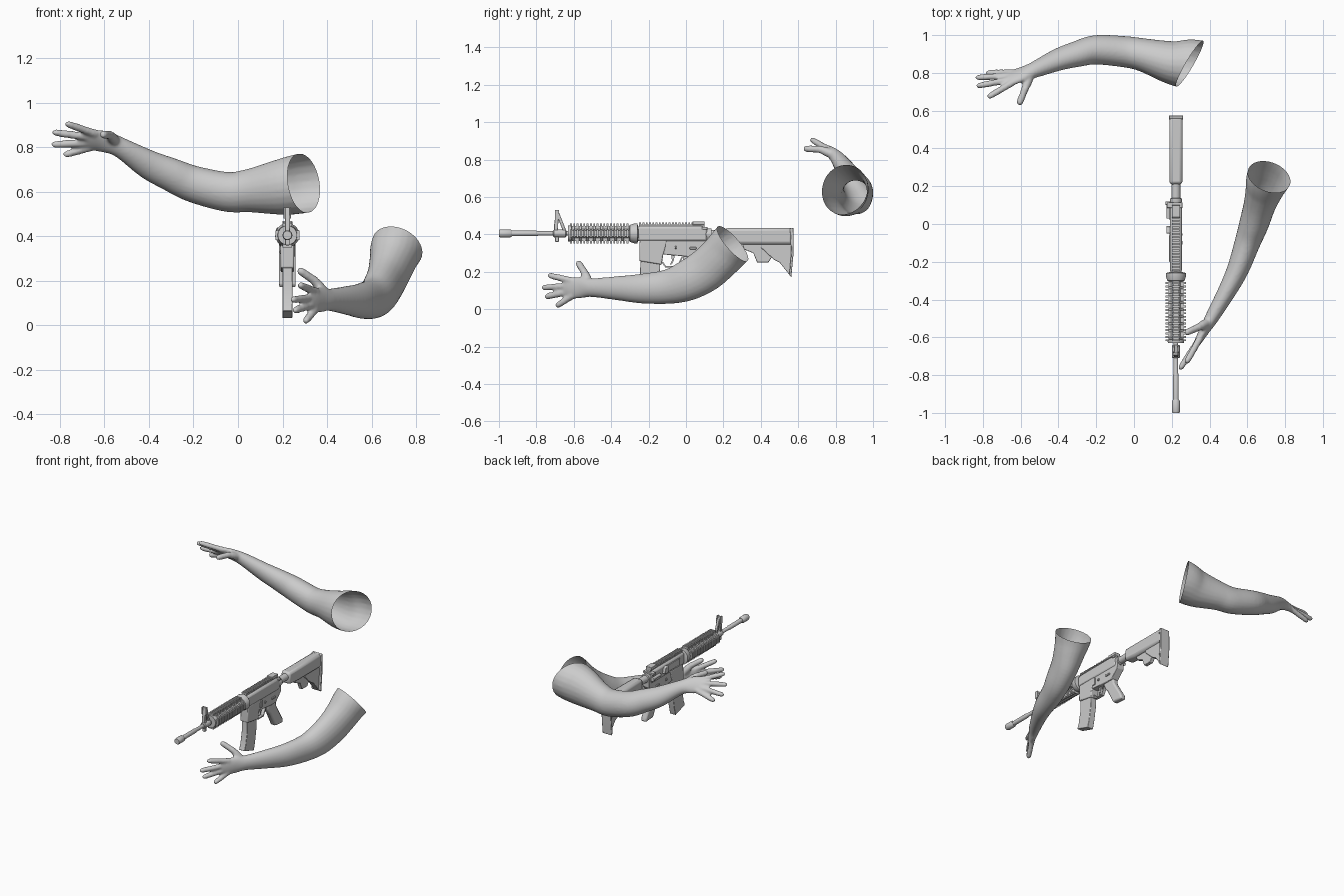
import bpy, bmesh, math
from mathutils import Vector

old = bpy.data.objects.get("Cube")
if old:
    bpy.data.objects.remove(old, do_unlink=True)

grey = bpy.data.materials.new("plain_grey")
grey.use_nodes = True
grey.diffuse_color = (.6, .6, .6, 1)
grey.node_tree.nodes["Principled BSDF"].inputs["Base Color"].default_value = (.6, .6, .6, 1)

GUN_X, BORE_Z = .222, .405


def finish(name, bm, bevel=0, shift=GUN_X, angle=35):
    """Turn a bmesh into a shaded object."""
    bmesh.ops.recalc_face_normals(bm, faces=bm.faces[:])
    mesh = bpy.data.meshes.new(name)
    bm.to_mesh(mesh)
    bm.free()
    mesh.materials.append(grey)
    obj = bpy.data.objects.new(name, mesh)
    obj.location.x = shift
    bpy.context.collection.objects.link(obj)
    if bevel:
        mod = obj.modifiers.new("bevel", "BEVEL")
        mod.width, mod.segments, mod.limit_method = bevel, 2, "ANGLE"
    bpy.ops.object.select_all(action="DESELECT")
    obj.select_set(True)
    bpy.context.view_layer.objects.active = obj
    bpy.ops.object.shade_smooth_by_angle(angle=math.radians(angle))
    return obj


def add_box(bm, xs, ys, zs):
    for v in bmesh.ops.create_cube(bm, size=1)["verts"]:
        for axis, span in enumerate((xs, ys, zs)):
            v.co[axis] = span[0] if v.co[axis] < 0 else span[1]


def box(name, xs, ys, zs, bevel=.003):
    bm = bmesh.new()
    add_box(bm, xs, ys, zs)
    finish(name, bm, bevel)


def plate(name, profile, width, x=0, bevel=.003):
    """Extrude a side profile of (y, z) points across x."""
    bm = bmesh.new()
    face = bm.faces.new([bm.verts.new((x - width / 2, y, z)) for y, z in profile])
    new = bmesh.ops.extrude_face_region(bm, geom=[face], use_keep_orig=True)["geom"]
    bmesh.ops.translate(bm, vec=(width, 0, 0), verts=[g for g in new if isinstance(g, bmesh.types.BMVert)])
    finish(name, bm, bevel)


def bridge(bm, rings):
    """Skin a row of rings and cap both ends."""
    n = len(rings[0])
    for a, b in zip(rings, rings[1:]):
        for k in range(n):
            bm.faces.new((a[k], a[(k + 1) % n], b[(k + 1) % n], b[k]))
    bm.faces.new(rings[0])
    bm.faces.new(rings[-1])


def lathe(name, profile, x=0, z=BORE_Z, sides=24):
    """Turn (y, radius) points around an axis parallel to y."""
    bm = bmesh.new()
    turn = [math.tau * (k + .5) / sides for k in range(sides)]
    bridge(bm, [[bm.verts.new((x + r * math.cos(a), y, z + r * math.sin(a))) for a in turn]
                for y, r in profile])
    finish(name, bm)


def rail(name, y0, y1, inner, outer, half, turns, teeth):
    """Toothed rail, raised from the bore axis and turned by quarter turns."""
    bm = bmesh.new()
    mid = (inner + outer) / 2
    add_box(bm, (-half * .8, half * .8), (y0, y1), (inner, mid))
    step = (y1 - y0) / teeth
    for k in range(teeth):
        y = y0 + k * step
        add_box(bm, (-half, half), (y, y + step * .55), (mid, outer))
    c, s = round(math.cos(turns * math.pi / 2)), round(math.sin(turns * math.pi / 2))
    for v in bm.verts:
        x, z = v.co.x, v.co.z
        v.co.x, v.co.z = c * x + s * z, c * z - s * x + BORE_Z
    finish(name, bm)


# Barrel, muzzle and front sight
lathe("muzzle", [(-1, .011), (-1, .019), (-.99, .022), (-.94, .022), (-.93, .016)])
lathe("barrel", [(-.94, .015), (-.8, .015), (-.79, .012), (-.6, .012)])
lathe("gas_block", [(-.71, .016), (-.705, .021), (-.645, .021), (-.64, .016)])
plate("front_sight_post", [(-.705, .41), (-.705, .45), (-.695, .53), (-.68, .53), (-.685, .41)], .022)
plate("front_sight_strut", [(-.655, .41), (-.64, .42), (-.68, .52), (-.69, .5)], .018)
for side in (-1, 1):
    plate("front_sight_wing", [(-.7, .48), (-.7, .53), (-.68, .53), (-.675, .48)], .005, side * .014, 0)
box("front_sight_lug", (-.01, .01), (-.7, -.68), (.36, .4))

# Ventilated handguard with four rails
lathe("handguard_core", [(-.62, .029), (-.28, .029)])
lathe("handguard_cap", [(-.63, .036), (-.63, .043), (-.612, .045), (-.61, .036)])
for k in range(9):
    y = -.61 + k * .038
    lathe("handguard_rib", [(y, .028), (y, .044), (y + .013, .044), (y + .013, .028)], sides=8)
for turn in range(4):
    rail("handguard_rail", -.62, -.3, .025, .054, .021, turn, 18)
lathe("slip_ring", [(-.305, .036), (-.3, .046), (-.275, .054), (-.26, .054), (-.255, .036)])

# Upper receiver and its fittings
plate("upper_receiver", [(-.26, .362), (-.26, .445), (.08, .445), (.115, .43), (.115, .362)], .062, bevel=.014)
rail("top_rail", -.25, .1, .035, .059, .02, 0, 20)
box("rear_sight", (-.022, .022), (.035, .1), (.45, .47))
box("charging_handle", (-.048, .035), (.085, .115), (.425, .44))
lathe("forward_assist", [(.03, .01), (.1, .011), (.102, .015), (.118, .015)], x=-.04, z=.4)
plate("case_deflector", [(-.05, .385), (-.05, .435), (-.02, .43), (-.01, .39)], .022, x=-.04)
box("port_cover", (-.036, -.028), (-.2, -.06), (.38, .428))

# Lower receiver, magazine, trigger and grip
plate("lower_receiver", [(-.2, .37), (-.2, .3), (.02, .28), (.07, .28), (.13, .34), (.13, .385), (.1, .385), (.1, .37)], .052)
plate("magazine_well", [(-.247, .37), (-.25, .258), (-.13, .238), (-.122, .29), (-.1, .37)], .06, bevel=.006)
plate("magazine", [(-.242, .3), (-.246, .18), (-.262, .1), (-.275, .065), (-.17, .032), (-.155, .09),
                   (-.14, .18), (-.135, .3)], .044)
plate("trigger_guard", [(-.13, .25), (-.11, .222), (-.045, .222), (-.015, .28), (-.022, .282), (-.05, .23),
                        (-.107, .23), (-.125, .256)], .022, bevel=0)
plate("trigger", [(-.08, .29), (-.075, .26), (-.085, .24), (-.078, .238), (-.065, .26), (-.06, .29)], .01, bevel=0)
plate("pistol_grip", [(-.02, .285), (.0, .235), (.02, .215), (.075, .11), (.16, .105), (.155, .135),
                      (.085, .25), (.08, .285)], .042, bevel=.01)
for side in (-1, 1):
    box("selector_lever", sorted((side * .02, side * .033)), (.02, .055), (.32, .332), .002)
    lathe("receiver_pin", [(-.06, .008), (-.05, .008)], x=side * .027, z=.33, sides=10)
box("bolt_catch", (.024, .034), (-.11, -.09), (.31, .36), .002)

# Shoulder stock
lathe("buffer_tube", [(.1, .027), (.12, .032), (.135, .032), (.137, .024), (.3, .024)], z=.4)
plate("stock_body", [(.21, .352), (.21, .435), (.57, .435), (.57, .345), (.3, .345)], .07, bevel=.016)
plate("stock_web", [(.4, .36), (.4, .33), (.47, .265), (.5, .25), (.56, .175), (.572, .3), (.565, .36)], .042)
plate("stock_lever", [(.3, .35), (.31, .32), (.36, .3), (.38, .25), (.44, .25), (.46, .28), (.44, .35)], .026)
plate("butt_pad", [(.556, .432), (.574, .436), (.575, .3), (.563, .17), (.552, .185), (.562, .3)], .074, bevel=.004)


# Arms
def smooth_path(stations, steps=5):
    """Catmull-Rom resampling of (x, y, z, wide, thin) stations."""
    p = [stations[0], *stations, stations[-1]]
    out = []
    for quad in zip(p, p[1:], p[2:], p[3:]):
        for k in range(steps):
            t = k / steps
            out.append([b + (c - a) * t / 2 + (2 * a - 5 * b + 4 * c - d) * t * t / 2
                        + (3 * b - a - 3 * c + d) * t ** 3 / 2 for a, b, c, d in zip(*quad)])
    return out + [stations[-1]]


def loft(bm, stations, wide_start, wide_end, sides=24):
    """Skin elliptical sections along a path; the wide axis follows a hint."""
    path = smooth_path(stations)
    centres = [Vector(s[:3]) for s in path]
    last = len(path) - 1
    turn = [math.tau * k / sides for k in range(sides)]
    rings = []
    for i, (centre, s) in enumerate(zip(centres, path)):
        tangent = (centres[min(i + 1, last)] - centres[max(i - 1, 0)]).normalized()
        wide = wide_start.lerp(wide_end, i / last)
        u = (wide - tangent * wide.dot(tangent)).normalized()
        v = tangent.cross(u)
        rings.append([bm.verts.new(centre + u * (s[3] * math.cos(a)) + v * (s[4] * math.sin(a))) for a in turn])
    bridge(bm, rings)


def finger(bm, root, tip, radius, wide):
    stations = []
    for f, scale in ((0, 1.1), (.3, 1), (.6, 1), (.88, .9), (.96, .7), (1, .3)):
        stations.append((*root.lerp(tip, f), radius * scale, radius * scale))
    loft(bm, stations, wide, wide, 12)


def arm(name, stations, across, tips, thumb, cut_at, cut_normal):
    """Loft arm and palm, add fingers, fuse them, then open the shoulder end."""
    bm = bmesh.new()
    across = Vector(across)
    loft(bm, stations, Vector((0, 0, 1)), across)
    knuckle, palm = Vector(stations[-2][:3]), Vector(stations[-3][:3])
    for tip, offset in zip(tips, (.04, .014, -.013, -.037)):
        finger(bm, knuckle.lerp(palm, .3) + across * offset, Vector(tip), .0175, across)
    for a, b, radius in zip(thumb, thumb[1:], (.024, .019)):
        finger(bm, Vector(a), Vector(b), radius, Vector((.3, .1, .9)))
    obj = finish(name, bm, shift=0, angle=180)
    fuse = obj.modifiers.new("fuse", "REMESH")
    fuse.mode, fuse.voxel_size, fuse.use_smooth_shade = "VOXEL", .008, True
    relax = obj.modifiers.new("relax", "SMOOTH")
    relax.factor, relax.iterations = .5, 4
    for mod in ("fuse", "relax"):
        bpy.ops.object.modifier_apply(modifier=mod)
    bm = bmesh.new()
    bm.from_mesh(obj.data)
    bmesh.ops.bisect_plane(bm, geom=bm.verts[:] + bm.edges[:] + bm.faces[:], plane_co=cut_at,
                           plane_no=cut_normal, clear_outer=True)
    bm.to_mesh(obj.data)
    bm.free()


arm("left_arm",
    [(.78, .36, .46, .13, .125), (.715, .25, .35, .122, .118), (.69, .18, .275, .117, .1),
     (.665, .1, .205, .116, .085), (.635, 0, .15, .108, .078), (.6, -.1, .12, .092, .068),
     (.55, -.24, .11, .079, .058), (.49, -.36, .112, .065, .048), (.41, -.5, .115, .05, .036),
     (.375, -.56, .115, .056, .027), (.34, -.62, .11, .056, .02), (.325, -.65, .105, .04, .012)],
    (0, 0, 1),
    [(.275, -.738, .182), (.24, -.772, .115), (.25, -.755, .065), (.3, -.695, .015)],
    [(.4, -.515, .13), (.345, -.545, .2), (.27, -.578, .252)],
    (.715, .25, .35), (.1, .25, .22))

arm("right_arm",
    [(.42, .82, .66, .14, .14), (.3, .843, .64, .135, .135), (.2, .855, .622, .127, .115),
     (.05, .895, .605, .098, .088), (-.05, .912, .6, .09, .082), (-.2, .922, .635, .083, .077),
     (-.3, .9, .677, .076, .067), (-.4, .87, .722, .067, .056), (-.53, .815, .8, .047, .04),
     (-.6, .79, .825, .055, .027), (-.66, .77, .835, .055, .02), (-.69, .765, .838, .04, .012)],
    (0, -.68, .73),
    [(-.775, .67, .908), (-.835, .73, .868), (-.84, .775, .812), (-.785, .8, .765)],
    [(-.545, .8, .82), (-.575, .72, .855), (-.61, .63, .858)],
    (.29, .84, .64), (.85, -.5, .15))
